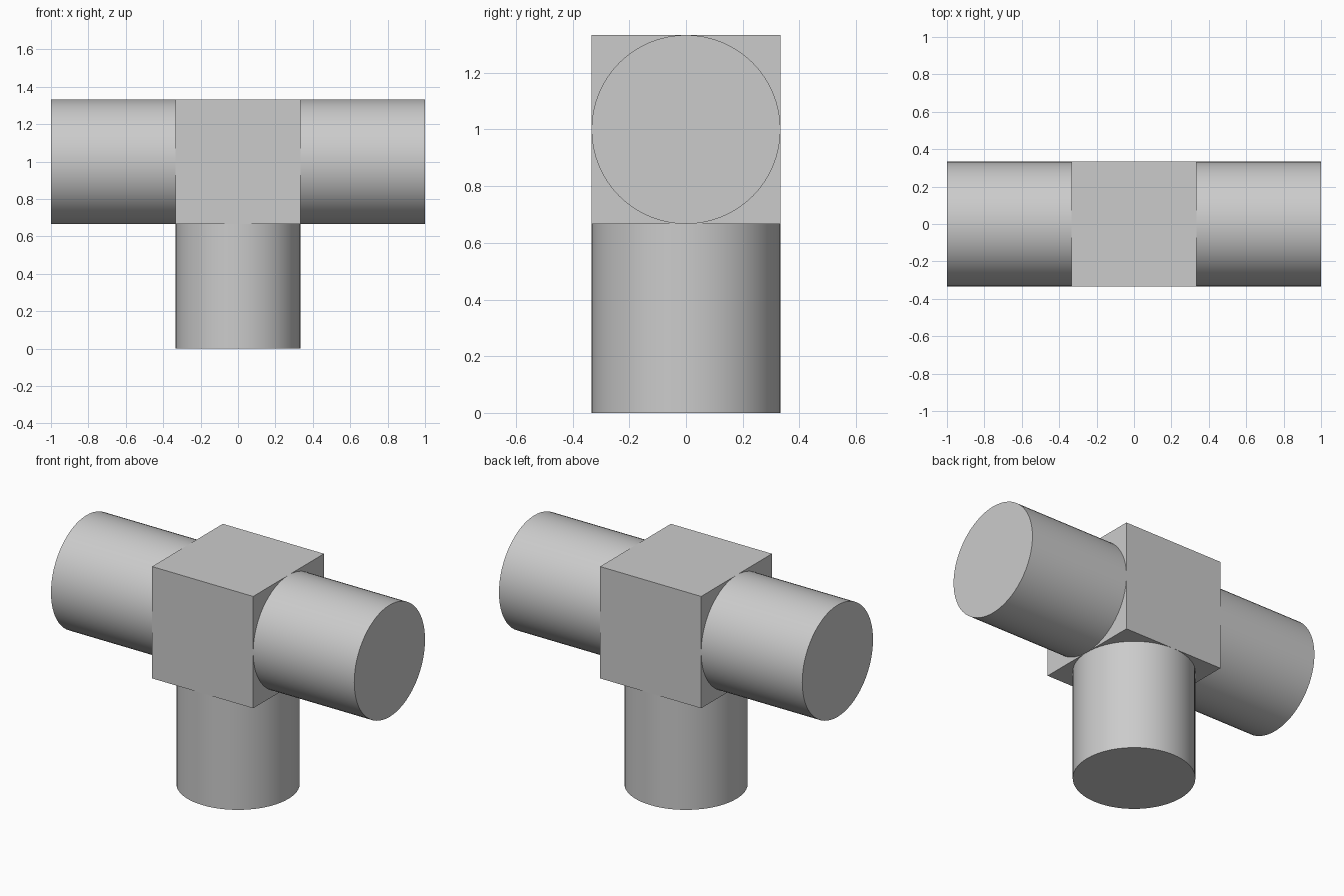
import bpy
import math

default = bpy.data.objects.get("Cube")
if default:
    bpy.data.objects.remove(default, do_unlink=True)

SIZE = 2 / 3          # edge of the block, also length and diameter of each arm
CENTRE = SIZE * 1.5   # height of the block's centre

grey = bpy.data.materials.new("light_grey")
grey.use_nodes = True
colour = (0.6, 0.6, 0.6, 1)
grey.diffuse_color = colour
grey.node_tree.nodes["Principled BSDF"].inputs["Base Color"].default_value = colour


def finish(name):
    obj = bpy.context.object
    obj.name = name
    obj.data.materials.append(grey)
    return obj


def arm(name, location, tilt):
    """Round arm with flat ends and a smooth wall."""
    bpy.ops.mesh.primitive_cylinder_add(
        vertices=64, radius=SIZE / 2, depth=SIZE,
        location=location, rotation=(0, tilt, 0))
    finish(name)
    bpy.ops.object.shade_smooth_by_angle(angle=math.radians(30))


# Central block
bpy.ops.mesh.primitive_cube_add(size=SIZE, location=(0, 0, CENTRE))
finish("centre_block")

# Side arms and the upright stem
for side, sign in (("left", 1), ("right", -1)):
    arm(side + "_arm", (sign * SIZE, 0, CENTRE), sign * math.pi / 2)
arm("bottom_stem", (0, 0, SIZE / 2), 0)
